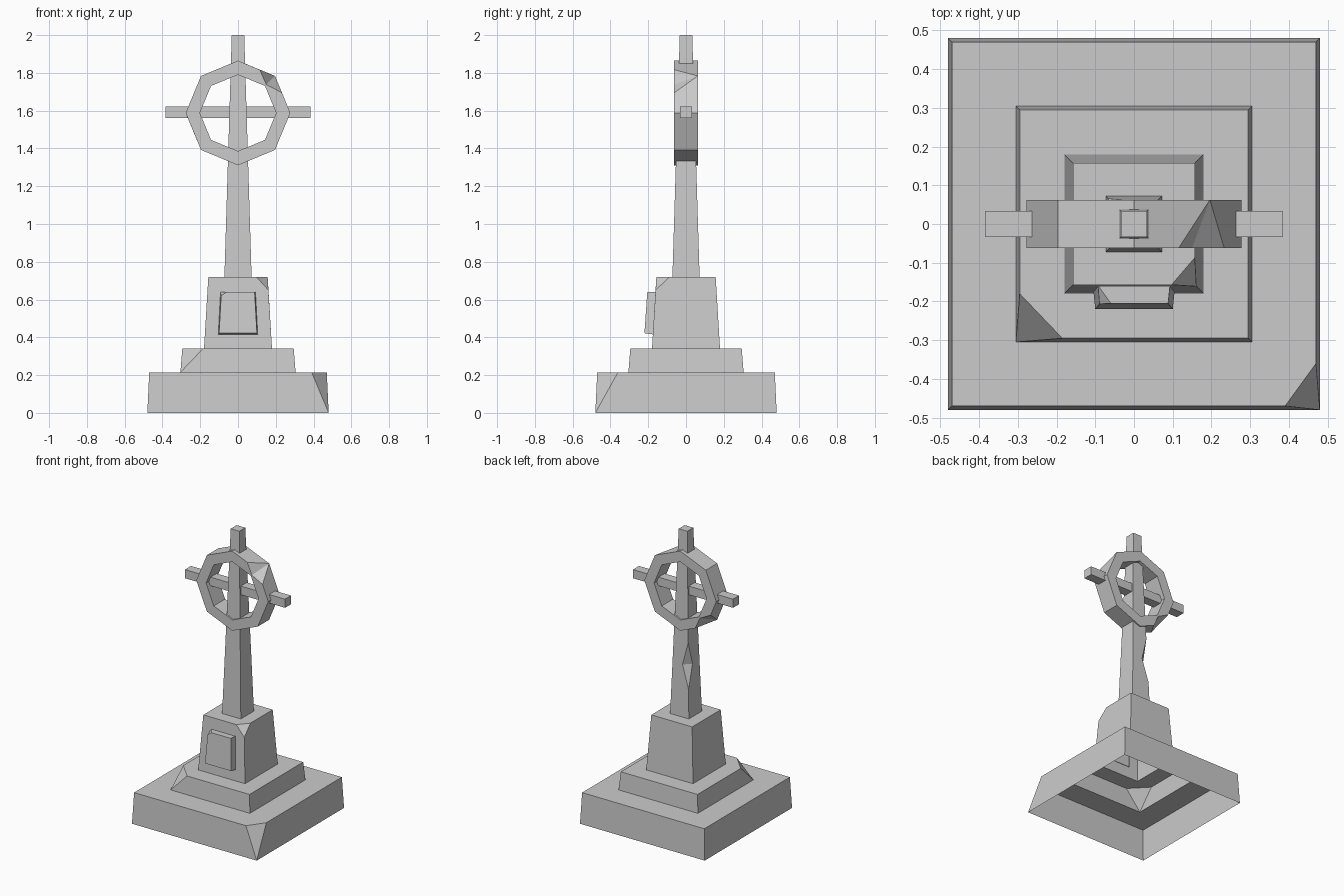
import bpy, bmesh
from math import sin, cos, pi
from mathutils import Vector

if "Cube" in bpy.data.objects:
    bpy.data.objects.remove(bpy.data.objects["Cube"])


def loft(loops, cap=False, wrap=False):
    """Skin equal-length point loops; optionally cap the last or join it to the first."""
    bm = bmesh.new()
    rows = [[bm.verts.new(p) for p in loop] for loop in loops]
    n = len(rows[0])
    pairs = list(zip(rows, rows[1:])) + ([(rows[-1], rows[0])] if wrap else [])
    for a, b in pairs:
        for i in range(n):
            j = (i + 1) % n
            bm.faces.new((a[i], a[j], b[j], b[i]))
    if cap:
        bm.faces.new(rows[-1])
    return bm


def square(h, z):
    return [(-h, -h, z), (h, -h, z), (h, h, z), (-h, h, z)]


def chip(bm, corner, targets, fold=None):
    """Knock off the vertex nearest corner; each of its edges is cut at the matching target."""
    corner = Vector(corner)
    targets = [Vector(t) for t in targets]
    v = min(bm.verts, key=lambda q: (q.co - corner).length)
    cut, picked = {}, {}
    for e in list(v.link_edges):
        n = e.other_vert(v)
        d = (n.co - v.co).normalized()
        k = max(range(len(targets)), key=lambda i: d.dot((targets[i] - v.co).normalized()))
        same = (targets[k] - n.co).length < 0.004
        cut[n] = picked[k] = n if same else bm.verts.new(targets[k])
    after = {}
    for f in list(v.link_faces):
        vs = [l.vert for l in f.loops]
        i = vs.index(v)
        p, q = vs[i - 1], vs[(i + 1) % len(vs)]
        a, b = cut[p], cut[q]
        after[b] = a
        new = vs[:i] + [a, b] + vs[i + 1:]
        bm.faces.remove(f)
        clean = [x for m, x in enumerate(new) if x is not new[m - 1]]
        if len(clean) > 2:
            bm.faces.new(clean)
    bm.verts.remove(v)
    walk = [next(iter(after))]
    while after[walk[-1]] is not walk[0]:
        walk.append(after[walk[-1]])
    face = bm.faces.new(walk)
    if fold:
        bmesh.utils.face_split(face, picked[fold[0]], picked[fold[1]])
    for e in [e for e in bm.edges if not e.link_faces]:
        bm.edges.remove(e)


def chip_step(bm, sx, sy, h, z, p, q, foot):
    """Chip a top corner of a square tier: p along x, q along y, down to foot."""
    s = p * q / (p + q)
    chip(bm, (sx * h, sy * h, z), [foot, (sx * (h - p), sy * h, z),
         (sx * h, sy * (h - q), z), (sx * (h - s), sy * (h - s), z)])


def finish(name, bm, recalc=False):
    if recalc:
        bmesh.ops.recalc_face_normals(bm, faces=bm.faces[:])
    me = bpy.data.meshes.new(name)
    bm.to_mesh(me)
    bm.free()
    ob = bpy.data.objects.new(name, me)
    bpy.context.collection.objects.link(ob)
    return ob


# Base slab (open underneath)
bm = loft([square(.48, 0), square(.47, .215), square(.305, .215)])
chip_step(bm, 1, -1, .47, .215, .08, .11, (.48, -.48, 0))
finish("base_slab", bm)

# Middle step
bm = loft([square(.305, .215), square(.295, .34), square(.18, .34)])
chip_step(bm, -1, -1, .295, .34, .11, .115, (-.305, -.305, .215))
finish("middle_step", bm)

# Pedestal
bm = loft([square(.18, .34), square(.157, .72), square(.072, .72)])
chip_step(bm, 1, -1, .157, .72, .06, .07, (.161, -.161, .65))
finish("pedestal", bm)

# Tapered shaft with a notch in the back left edge
bm = loft([square(.072, .72), square(.061, 1.08), square(.033, 2)], cap=True)
chip(bm, (-.061, .061, 1.08), [(-.0561, .0561, 1.24), (-.0659, .0659, .92),
     (-.016, .061, 1.08), (-.061, .016, 1.08)], fold=(2, 3))
finish("shaft", bm)

# Plaque on the pedestal front
back = [(-.105, -.172, .415), (.105, -.172, .415), (.093, -.158, .64), (-.093, -.158, .64)]
front = [(-.1, -.22, .422), (.1, -.22, .422), (.088, -.205, .64), (-.088, -.205, .64)]
bm = loft([back, front], cap=True)
chip(bm, front[3], [back[3], (-.06, -.205, .64), (-.0891, -.2064, .62)])
finish("plaque", bm)

# Cross arm
bpy.ops.mesh.primitive_cube_add(size=1, location=(0, 0, 1.592))
arm = bpy.context.object
arm.name = "cross_arm"
arm.scale = (.77, .066, .06)

# Eight-sided ring with two chipped corners, opposite each other
R, r, d, zc = .277, .202, .0625, 1.588
bm = loft([[(rad * sin(i * pi / 4), y, zc + rad * cos(i * pi / 4)) for i in range(8)]
           for rad, y in ((R, -d), (R, d), (r, d), (r, -d))], wrap=True)
c = R * sin(pi / 4)
for s in (1, -1):
    pts = [(c, d, c), (.115, -d, .229), (.233, -d, .107), (.15, -d, .15)]
    chip(bm, (s * c, -s * d, zc + s * c),
         [(s * x, s * y, zc + s * z) for x, y, z in pts], fold=(0, 3))
finish("ring", bm, recalc=True)
